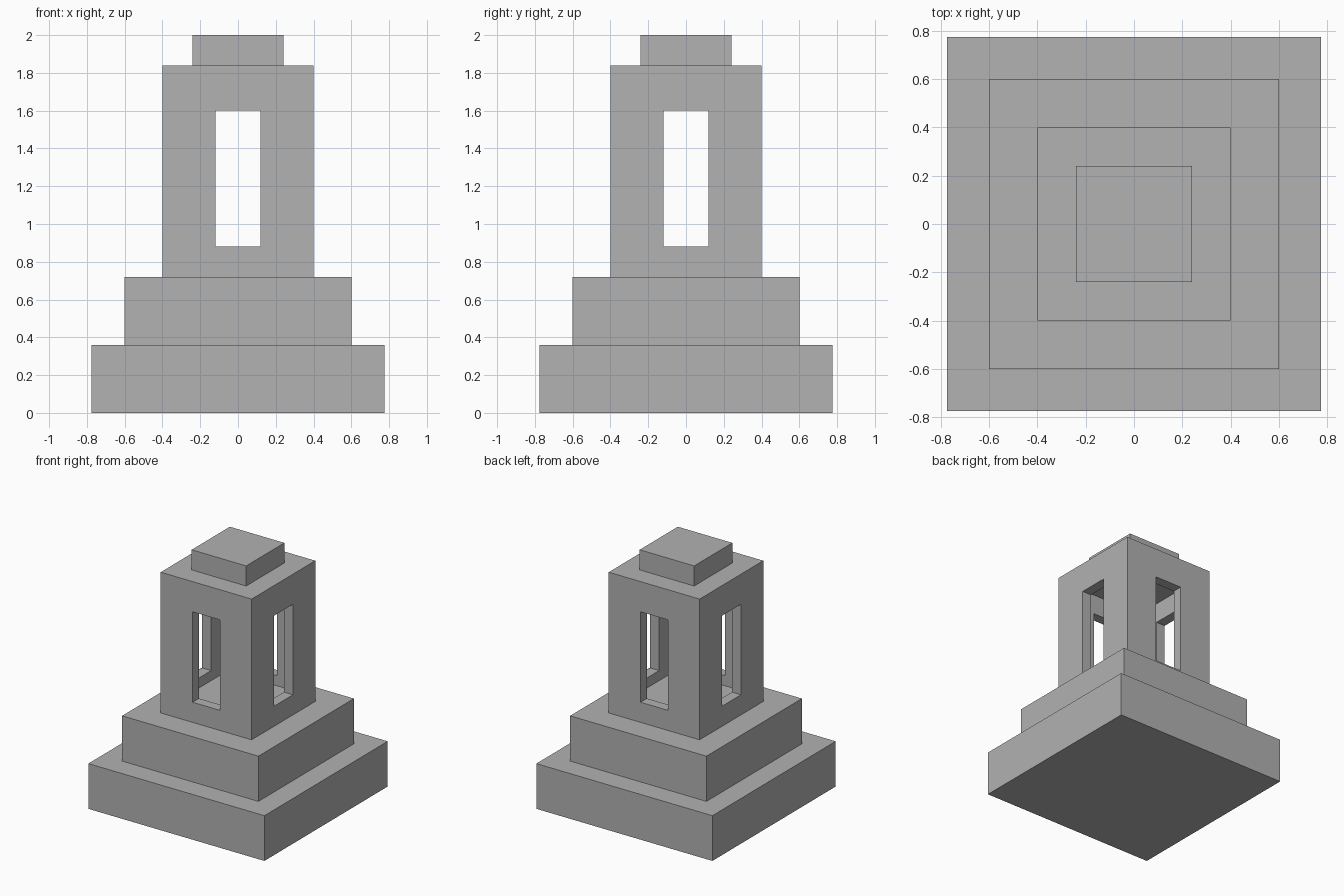
import bpy

default = bpy.data.objects.get("Cube")
if default:
    bpy.data.objects.remove(default, do_unlink=True)

# Single stone colour
stone = bpy.data.materials.new("stone grey")
stone.use_nodes = True
grey = (0.445, 0.445, 0.445, 1)
stone.diffuse_color = grey
stone.node_tree.nodes["Principled BSDF"].inputs["Base Color"].default_value = grey


def block(name, width, depth, bottom, top):
    """Box centred on the vertical axis, between two heights."""
    bpy.ops.mesh.primitive_cube_add(size=1, location=(0, 0, (bottom + top) / 2))
    obj = bpy.context.object
    obj.name = name
    obj.scale = (width, depth, top - bottom)
    bpy.ops.object.transform_apply(location=False, rotation=False, scale=True)
    obj.data.materials.append(stone)
    return obj


def cut(target, cutter):
    """Subtract a hidden cutter from the target."""
    mod = target.modifiers.new(cutter.name, 'BOOLEAN')
    mod.operation = 'DIFFERENCE'
    mod.solver = 'EXACT'
    mod.object = cutter
    cutter.hide_render = True
    cutter.hide_viewport = True
    cutter.display_type = 'WIRE'


# Stepped plinth
block("lower_step", 1.55, 1.55, 0, 0.36)
block("upper_step", 1.2, 1.2, 0.36, 0.72)

# Hollow tower with a window through each wall
wall = 0.08
tower = block("tower", 0.8, 0.8, 0.72, 1.84)
cut(tower, block("chamber_cutter", 0.8 - 2 * wall, 0.8 - 2 * wall, 0.72 + wall, 1.84 - wall))
cut(tower, block("front_back_window_cutter", 0.24, 1, 0.88, 1.6))
cut(tower, block("side_window_cutter", 1, 0.24, 0.88, 1.6))

# Cap on the roof
block("cap", 0.48, 0.48, 1.84, 2)
